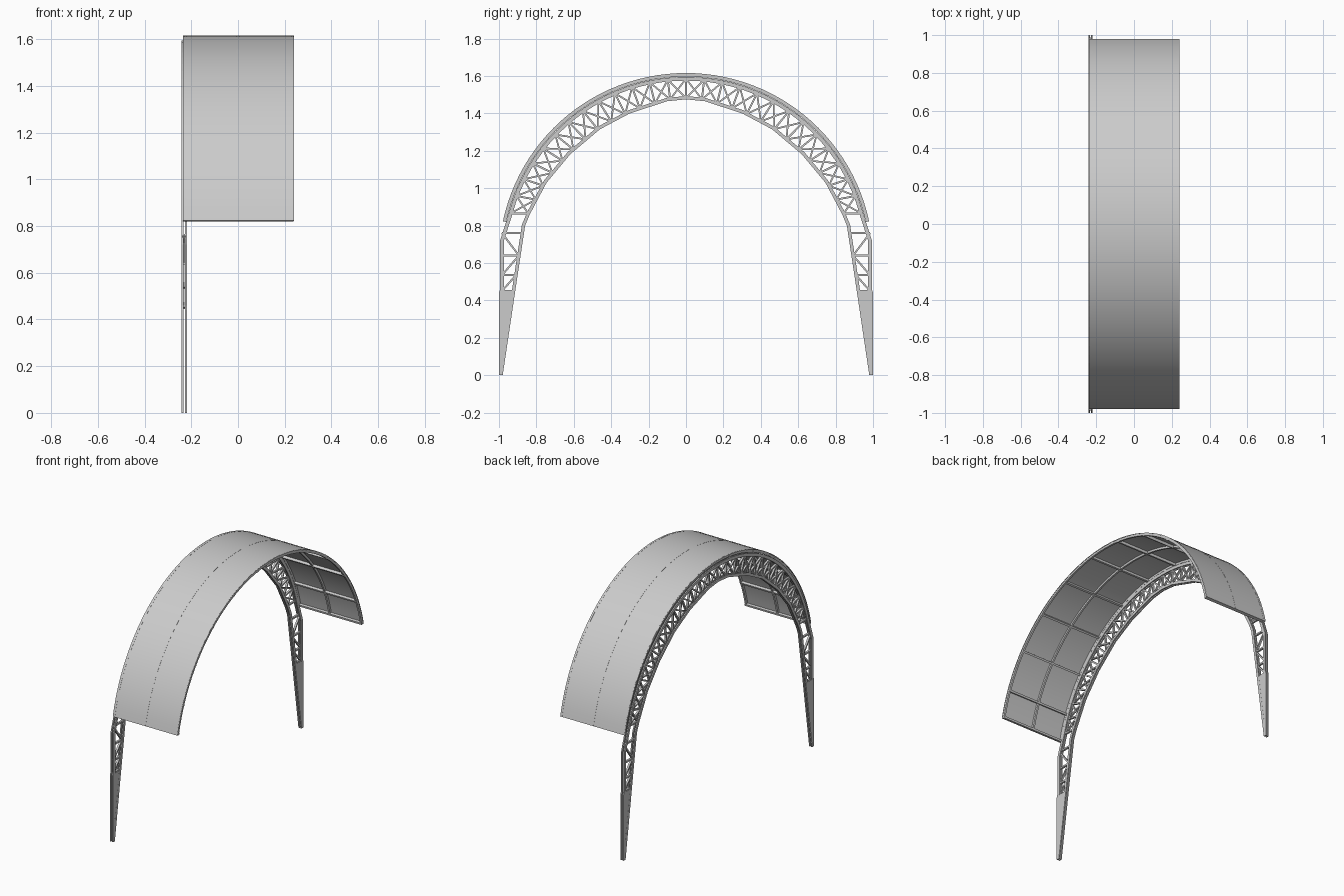
import bpy, bmesh, math
from mathutils import Vector

if "Cube" in bpy.data.objects:
    bpy.data.objects.remove(bpy.data.objects["Cube"])

steel = bpy.data.materials.new("light grey steel")
steel.use_nodes = True
grey = (0.6, 0.6, 0.6, 1)
steel.diffuse_color = grey
steel.node_tree.nodes["Principled BSDF"].inputs["Base Color"].default_value = grey

CENTRE = 0.615                 # height of the arc centre
TRUSS_X = (-0.242, -0.219)     # truss faces
STRIP = 0.008                  # thickness of each truss side strip


def finish(name, bm, smooth=False):
    bmesh.ops.recalc_face_normals(bm, faces=bm.faces)
    mesh = bpy.data.meshes.new(name)
    bm.to_mesh(mesh)
    bm.free()
    ob = bpy.data.objects.new(name, mesh)
    bpy.context.collection.objects.link(ob)
    mesh.materials.append(steel)
    if smooth:
        bpy.ops.object.select_all(action='DESELECT')
        ob.select_set(True)
        bpy.context.view_layer.objects.active = ob
        bpy.ops.object.shade_smooth_by_angle(angle=math.radians(30))
    return ob


def band(bm, outer, inner, x0, x1):
    """Solid strip between two (y, z) polylines of equal length."""
    rings = []
    for o, i in zip(outer, inner):
        rings.append([bm.verts.new((x, p[0], p[1]))
                      for x, p in ((x0, o), (x1, o), (x1, i), (x0, i))])
    for a, b in zip(rings, rings[1:]):
        for k in range(4):
            n = (k + 1) % 4
            bm.faces.new((a[k], a[n], b[n], b[k]))
    bm.faces.new(rings[0])
    bm.faces.new(rings[-1])


def bar(bm, a, b, width, x0, x1):
    """Straight bar between two (y, z) points."""
    a, b = Vector(a), Vector(b)
    d = (b - a).normalized()
    side = Vector((-d.y, d.x)) * width / 2
    band(bm, [a + side, b + side], [a - side, b - side], x0, x1)


def arc(radius, start=12, end=168, steps=52):
    angles = [math.radians(start + (end - start) * k / steps) for k in range(steps + 1)]
    return [Vector((radius * math.cos(t), CENTRE + radius * math.sin(t))) for t in angles]


def mirrored(half):
    """Full arch path from a half path running foot to apex."""
    return half + [Vector((-p.x, p.y)) for p in reversed(half[:-1])]


def offset(path, dist):
    out = []
    for k, p in enumerate(path):
        d = (path[min(k + 1, len(path) - 1)] - path[max(k - 1, 0)]).normalized()
        out.append(p + Vector((-d.y, d.x)) * dist)
    return out


def resample(path, count):
    """Evenly spaced points along a polyline."""
    lengths = [(b - a).length for a, b in zip(path, path[1:])]
    total, result = sum(lengths), []
    for k in range(count + 1):
        s, j = total * k / count, 0
        while j < len(lengths) - 1 and s > lengths[j]:
            s -= lengths[j]
            j += 1
        result.append(path[j].lerp(path[j + 1], min(s / lengths[j], 1)))
    return result


# Curved roof sheet
bm = bmesh.new()
band(bm, arc(1.0), arc(0.996), -0.236, 0.24)
finish("roof_sheet", bm, smooth=True)

# Curved ribs under the sheet, along the free edge, middle and truss side
for name, x in (("truss_side_rib", -0.226), ("middle_rib", 0.0), ("outer_rib", 0.232)):
    bm = bmesh.new()
    band(bm, arc(1.0008), arc(0.982), x - 0.006, x + 0.006)
    finish(name, bm, smooth=True)

# Purlins across the sheet
bm = bmesh.new()
for deg in [12.4] + [22.5 + 15 * k for k in range(10)] + [167.6]:
    t = math.radians(deg)
    ray = Vector((math.cos(t), math.sin(t)))
    hub = Vector((0, CENTRE))
    bar(bm, hub + ray * 0.979, hub + ray * 0.997, 0.013, -0.235, 0.238)
finish("purlins", bm)

# Truss outlines, foot to apex
outer_leg = [Vector(p) for p in ((1.0, 0), (1.0, 0.44), (0.994, 0.46), (0.994, 0.72))]
outer_arc = arc(0.98, 15, 90, 20)
inner_leg = [Vector((0.98, 0)), Vector((0.913, 0.45))]
inner_arc = [Vector(p) for p in (
    (0.86, 0.80), (0.835, 0.86), (0.745, 1.03), (0.62, 1.18), (0.46, 1.315),
    (0.3, 1.40), (0.1, 1.465), (0, 1.475))]
outer_path = mirrored(outer_leg + outer_arc)
inner_path = mirrored(inner_leg + inner_arc)

sides = ((TRUSS_X[0], TRUSS_X[0] + STRIP), (TRUSS_X[1] - STRIP, TRUSS_X[1]))

# Paired chords
for name, path, depth in (("outer_chord", outer_path, 0.02), ("inner_chord", inner_path, -0.018)):
    bm = bmesh.new()
    for x0, x1 in sides:
        band(bm, path, offset(path, depth), x0, x1)
    finish(name, bm)

# Lattice: radial posts and crossed braces in the arch
BX = (TRUSS_X[0] + 0.005, TRUSS_X[1] - 0.005)
tops = resample(offset(outer_arc, 0.01), 13)
lows = resample(offset(inner_arc[1:], -0.009), 13)
bm = bmesh.new()
for s in (1, -1):
    def flip(p):
        return Vector((p.x * s, p.y))
    for k in range(13):
        bar(bm, flip(tops[k]), flip(lows[k]), 0.010, *BX)
        bar(bm, flip(tops[k]), flip(lows[k + 1]), 0.009, *BX)
        bar(bm, flip(lows[k]), flip(tops[k + 1]), 0.009, *BX)
bar(bm, tops[-1], lows[-1], 0.010, *BX)
finish("arch_lattice", bm)

# Leg rungs and single diagonals
bm = bmesh.new()


def rung_end(z, outside):
    if outside:
        return Vector((0.984, z))
    return Vector((0.922 - (z - 0.45) * 0.151, z))


levels = (0.76, 0.64, 0.535, 0.45)
for s in (1, -1):
    for k, z in enumerate(levels):
        ends = [rung_end(z, True), rung_end(z, False)]
        bar(bm, *[(p.x * s, p.y) for p in ends], 0.011, *BX)
        if k < 3:
            ends = [rung_end(z, k == 0), rung_end(levels[k + 1], k != 0)]
            bar(bm, *[(p.x * s, p.y) for p in ends], 0.010, *BX)
finish("leg_lattice", bm)

# Solid tapered plates at the feet
for s, name in ((1, "back_foot_plates"), (-1, "front_foot_plates")):
    bm = bmesh.new()
    for x0, x1 in sides:
        band(bm, [(s * 0.999, 0), (s * 0.993, 0.45)],
             [(s * 0.981, 0), (s * 0.914, 0.45)], x0 + 0.0005, x1 - 0.0005)
    finish(name, bm)
